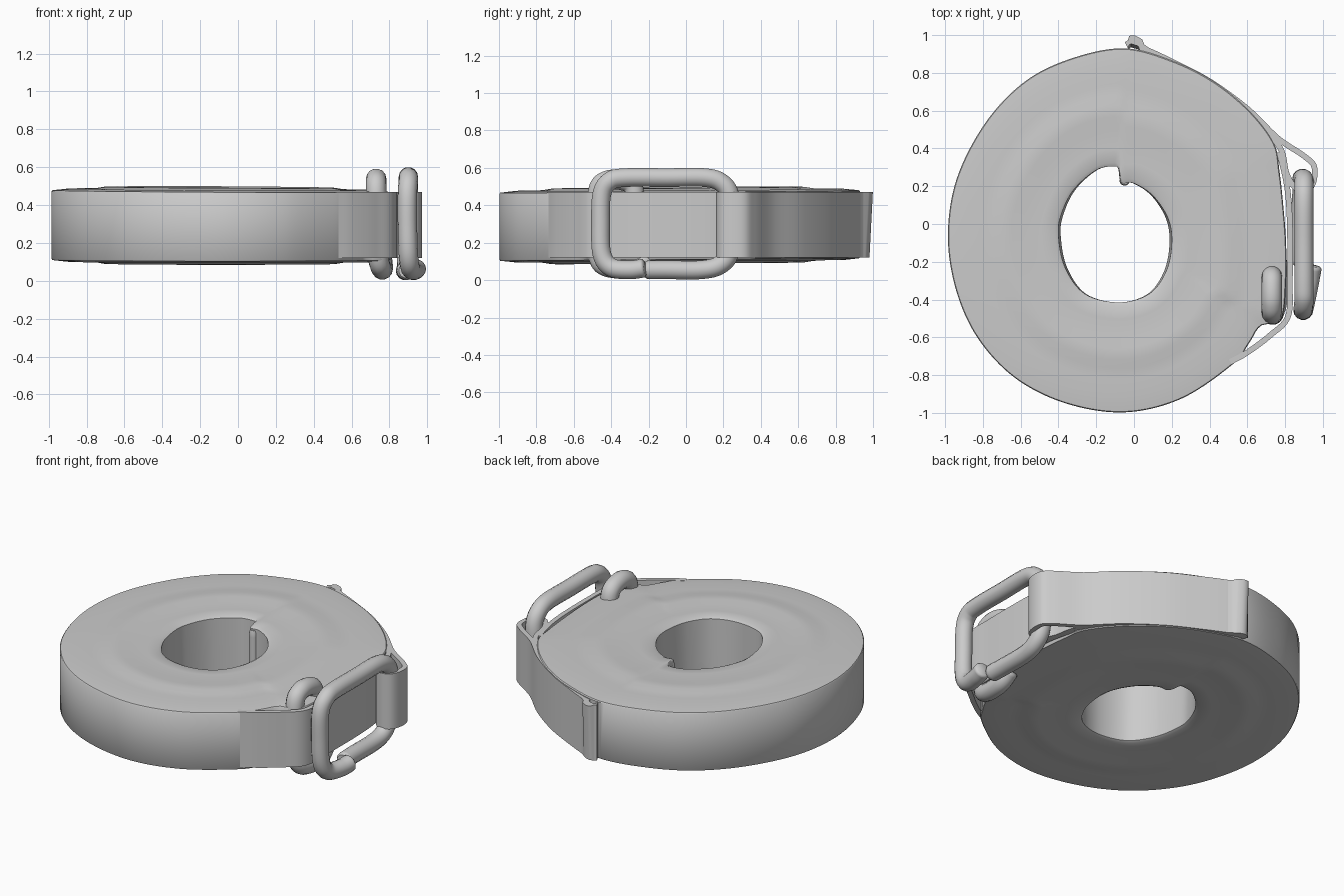
import bpy, bmesh, math
from mathutils import Vector

if "Cube" in bpy.data.objects:
    bpy.data.objects.remove(bpy.data.objects["Cube"])

CENTRE = Vector((-0.1, -0.06))


def spline(pts, closed=False, n=8):
    """Catmull-Rom curve through the points."""
    p = [Vector(q) for q in pts]
    if not closed:
        p = [2 * p[0] - p[1]] + p + [2 * p[-1] - p[-2]]
    m, out = len(p), []
    for i in (range(m) if closed else range(1, m - 2)):
        a, b, c, d = (p[(i + k - 1) % m] for k in range(4))
        for s in range(n):
            t = s / n
            out.append(0.5 * (2 * b + (c - a) * t + (2 * a - 5 * b + 4 * c - d) * t * t
                              + (3 * b - a - 3 * c + d) * t ** 3))
    if not closed:
        out.append(p[-2])
    return out


def finish(name, bm, angle=40):
    bmesh.ops.recalc_face_normals(bm, faces=bm.faces)
    me = bpy.data.meshes.new(name)
    bm.to_mesh(me)
    bm.free()
    ob = bpy.data.objects.new(name, me)
    bpy.context.collection.objects.link(ob)
    bpy.ops.object.select_all(action='DESELECT')
    ob.select_set(True)
    bpy.context.view_layer.objects.active = ob
    bpy.ops.object.shade_smooth_by_angle(angle=math.radians(angle))
    return ob


def radial(pts, n):
    """Resample a closed outline at even angles around the centre."""
    tau = math.tau
    polar = sorted((math.atan2(v.y, v.x) % tau, v.length)
                   for v in (q - CENTRE for q in spline(pts, True, 40)))
    polar = [(polar[-1][0] - tau, polar[-1][1])] + polar + [(polar[0][0] + tau, polar[0][1])]
    out, k = [], 0
    for i in range(n):
        a = tau * i / n
        while polar[k + 1][0] < a:
            k += 1
        (a0, r0), (a1, r1) = polar[k], polar[k + 1]
        r = r0 + (r1 - r0) * (a - a0) / max(a1 - a0, 1e-6)
        out.append(CENTRE + Vector((math.cos(a), math.sin(a))) * r)
    return out


def ribbon(name, pts, thick, z0=0.12, z1=0.47):
    """Upright strap following a path seen from above."""
    path = spline(pts)
    bm, rows = bmesh.new(), []
    for i, p in enumerate(path):
        t = (path[min(i + 1, len(path) - 1)] - path[max(i - 1, 0)]).normalized()
        o = Vector((-t.y, t.x)) * thick / 2
        rows.append([bm.verts.new((*q, z)) for q, z in
                     ((p - o, z0), (p + o, z0), (p + o, z1), (p - o, z1))])
    for a, b in zip(rows, rows[1:]):
        for k in range(4):
            bm.faces.new((a[k], a[(k + 1) % 4], b[(k + 1) % 4], b[k]))
    bm.faces.new(rows[0])
    bm.faces.new(rows[-1])
    return finish(name, bm)


def rod(name, pts, radius, sides=14):
    """Round bar swept along a path, with softened ends."""
    path = spline(pts)
    bm, rings, side = bmesh.new(), [], Vector((1, 0, 0))
    for i, p in enumerate(path):
        t = (path[min(i + 1, len(path) - 1)] - path[max(i - 1, 0)]).normalized()
        u = (side - t * side.dot(t)).normalized()
        w = t.cross(u)
        r = radius * (0.8 if i in (0, len(path) - 1) else 1)
        rings.append([bm.verts.new(p + r * (u * math.cos(math.tau * k / sides)
                                            + w * math.sin(math.tau * k / sides)))
                      for k in range(sides)])
    for a, b in zip(rings, rings[1:]):
        for k in range(sides):
            j = (k + 1) % sides
            bm.faces.new((a[k], a[j], b[j], b[k]))
    bm.faces.new(rings[0])
    bm.faces.new(rings[-1])
    return finish(name, bm, 50)


# Rolled webbing: outer outline lofted to the hole outline
outer = radial([(0.805, -0.1), (0.79, 0.1), (0.77, 0.28), (0.74, 0.43), (0.61, 0.6), (0.42, 0.755),
                (0.2, 0.865), (-0.05, 0.93), (-0.32, 0.88), (-0.57, 0.76), (-0.78, 0.545),
                (-0.935, 0.25), (-0.985, -0.05), (-0.945, -0.34), (-0.83, -0.6), (-0.63, -0.815),
                (-0.36, -0.95), (-0.05, -0.997), (0.25, -0.925), (0.52, -0.745), (0.61, -0.63),
                (0.67, -0.54), (0.78, -0.5), (0.805, -0.3)], 240)
hole = radial([(0.2, -0.1), (0.18, 0.03), (0.1, 0.15), (0.0, 0.215), (-0.06, 0.215),
               (-0.075, 0.24), (-0.08, 0.285), (-0.1, 0.305), (-0.2, 0.285), (-0.32, 0.18),
               (-0.385, 0.05), (-0.4, -0.06), (-0.365, -0.23), (-0.26, -0.37), (-0.08, -0.415),
               (0.08, -0.37), (0.17, -0.25)], 240)
# (fraction from rim to hole, top height); the underside mirrors it
profile = [(0, 0.468), (0.008, 0.474), (0.15, 0.483), (0.3, 0.483), (0.4, 0.486), (0.48, 0.494),
           (0.58, 0.495), (0.68, 0.487), (0.85, 0.489), (0.97, 0.487), (1, 0.478)]
loop = profile + [(t, 0.584 - z) for t, z in reversed(profile)]
bm = bmesh.new()
# the roll tilts very slightly up towards the left and back
rows = [[bm.verts.new((p.x, p.y, z + 0.007 * p.y - (0.005 * p.x if z > 0.3 else 0)))
         for p in (a.lerp(b, t) for a, b in zip(outer, hole))] for t, z in loop]
for a, b in zip(rows, rows[1:] + rows[:1]):
    for k in range(len(a)):
        j = (k + 1) % len(a)
        bm.faces.new((a[k], a[j], b[j], b[k]))
# the hole narrows a little sideways at the bottom
for row in rows[11:13]:
    for v in row:
        v.co.x = CENTRE.x + (v.co.x - CENTRE.x) * 0.96
finish("rolled_strap", bm)

# Inner strap end showing in the hole
rod("inner_strap_end", [(-0.05, 0.23, 0.12), (-0.05, 0.23, 0.3), (-0.05, 0.23, 0.47)], 0.027)

# Loose strap that passes through the outer ring and folds back
outer_strap = ribbon("outer_strap", [(-0.01, 0.95), (0.06, 0.925), (0.2, 0.86), (0.4, 0.755),
                                     (0.6, 0.61), (0.76, 0.455), (0.9, 0.36), (0.955, 0.3),
                                     (0.94, 0.2), (0.87, 0.18), (0.81, 0.26), (0.78, 0.39),
                                     (0.7, 0.5)], 0.03)
# Flared free end of that strap
hem = ribbon("strap_hem", [(-0.04, 0.945), (0.0, 0.96), (0.07, 0.915)], 0.04)
for ob in (outer_strap, hem):
    for v in ob.data.vertices:
        if v.co.y > 0.92 and -0.03 < v.co.x < 0.05 and v.co.z > 0.3:
            v.co.y += 0.018

# Strap layer wrapped round the inner ring
ribbon("ring_loop_strap", [(0.51, -0.73), (0.6, -0.68), (0.72, -0.59), (0.815, -0.49),
                           (0.825, -0.3), (0.825, 0.0), (0.81, 0.2), (0.77, 0.38)], 0.03)

# Buckle rings
rod("outer_ring", [(0.945, -0.22, 0.065), (0.93, -0.3, 0.055), (0.91, -0.4, 0.068),
                   (0.9, -0.45, 0.14), (0.895, -0.457, 0.3), (0.895, -0.45, 0.46),
                   (0.9, -0.405, 0.53), (0.9, -0.32, 0.548), (0.9, -0.1, 0.548),
                   (0.9, 0.1, 0.548), (0.9, 0.19, 0.52), (0.9, 0.235, 0.45),
                   (0.89, 0.24, 0.3), (0.89, 0.235, 0.15), (0.89, 0.18, 0.08),
                   (0.885, 0.08, 0.055), (0.885, -0.1, 0.055), (0.89, -0.22, 0.055)], 0.051)
rod("inner_ring", [(0.73, -0.27, 0.4), (0.73, -0.285, 0.5), (0.73, -0.34, 0.533),
                   (0.73, -0.42, 0.533), (0.73, -0.47, 0.48), (0.735, -0.48, 0.3),
                   (0.74, -0.47, 0.13), (0.755, -0.42, 0.07), (0.765, -0.28, 0.065),
                   (0.76, -0.2, 0.12)], 0.054)
